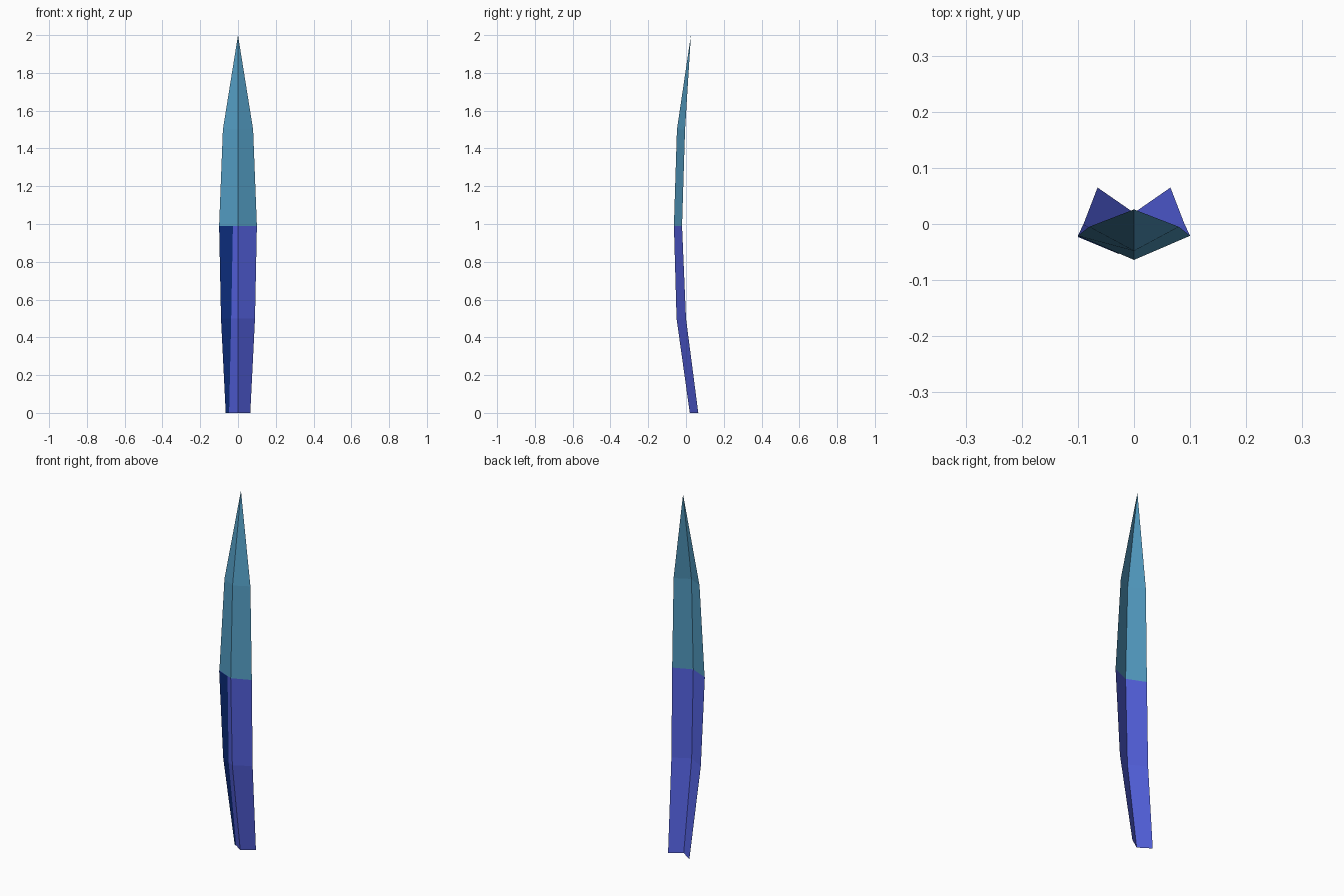
import bpy

if "Cube" in bpy.data.objects:
    bpy.data.objects.remove(bpy.data.objects["Cube"])

# height, half width, crease y, edge y
ROWS = [(0.0, 0.065, 0.02, 0.065), (0.5, 0.09, -0.05, 0.0),
        (0.99, 0.10, -0.064, -0.021), (1.5, 0.08, -0.048, -0.005)]
TIP = (0, 0.026, 2.0)


def material(name, color):
    m = bpy.data.materials.new(name)
    m.diffuse_color = (*color, 1)
    m.use_nodes = True
    m.node_tree.nodes["Principled BSDF"].inputs["Base Color"].default_value = m.diffuse_color
    return m


def sheet(name, rows, mat, tip=None):
    """Loft rows of points into a strip, optionally closed to a tip."""
    n = len(rows[0])
    verts = [p for r in rows for p in r]
    faces = [(k * n + i, k * n + i + 1, (k + 1) * n + i + 1, (k + 1) * n + i)
             for k in range(len(rows) - 1) for i in range(n - 1)]
    if tip:
        verts.append(tip)
        base = (len(rows) - 1) * n
        faces += [(base + i, base + i + 1, len(verts) - 1) for i in range(n - 1)]
    me = bpy.data.meshes.new(name)
    me.from_pydata(verts, [], faces)
    me.materials.append(mat)
    ob = bpy.data.objects.new(name, me)
    bpy.context.collection.objects.link(ob)


teal = material("teal blue", (0.084, 0.323, 0.527))
violet = material("violet blue", (0.084, 0.114, 0.70))
navy = material("navy", (0.004, 0.027, 0.21))


# V-folded cross-section
def fold(row):
    z, w, crease, edge = row
    return [(-w, edge, z), (0, crease, z), (w, edge, z)]


sheet("lower_blade", [fold(r) for r in ROWS[:3]], violet)
sheet("upper_blade", [fold(r) for r in ROWS[2:]], teal, TIP)

# thin dark strip over the outer part of the left front face
strip = []
for (z, w, crease, edge), inner in zip(ROWS[:3], (0.047, 0.036, 0.027)):
    y_inner = crease + (edge - crease) * inner / w
    strip.append([(-w, edge - 0.002, z), (-inner, y_inner - 0.001, z)])
sheet("dark_strip", strip, navy)
